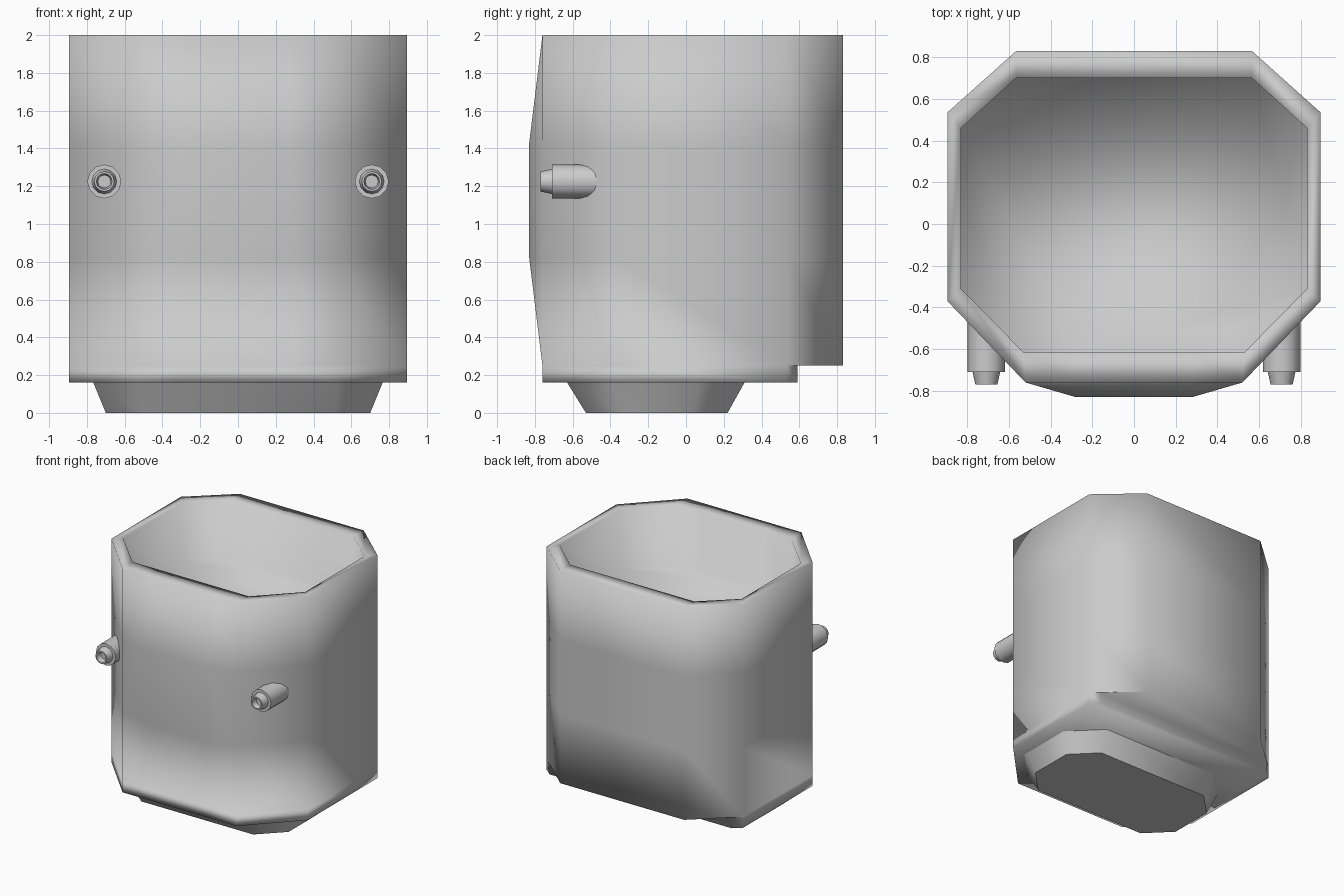
import bpy, bmesh, math

if "Cube" in bpy.data.objects:
    bpy.data.objects.remove(bpy.data.objects["Cube"])


def make_object(name, bm, angle=None):
    bmesh.ops.recalc_face_normals(bm, faces=bm.faces)
    me = bpy.data.meshes.new(name)
    bm.to_mesh(me)
    bm.free()
    for p in me.polygons:
        p.use_smooth = True
    ob = bpy.data.objects.new(name, me)
    bpy.context.collection.objects.link(ob)
    if angle:
        bpy.ops.object.select_all(action='DESELECT')
        ob.select_set(True)
        bpy.context.view_layer.objects.active = ob
        bpy.ops.object.shade_smooth_by_angle(angle=math.radians(angle))
    return ob


def loft(name, rings, angle=None):
    """Bridge equal-length closed rings and cap both ends."""
    bm = bmesh.new()
    loops = [[bm.verts.new(p) for p in r] for r in rings]
    n = len(loops[0])
    for a, b in zip(loops, loops[1:]):
        for i in range(n):
            j = (i + 1) % n
            bm.faces.new((a[i], a[j], b[j], b[i]))
    bm.faces.new(loops[0])
    bm.faces.new(loops[-1])
    return make_object(name, bm, angle)


def mirrored(half, z):
    """Right half outline (front to back) completed across x = 0."""
    return [(x, y, z) for x, y in half] + [(-x, y, z) for x, y in reversed(half)]


def outer(z, front=-0.76, back=((0.895, 0.535), (0.565, 0.83))):
    return mirrored([(0.28, front), (0.52, -0.76), (0.895, -0.37), *back], z)


def inner(z):
    return mirrored([(0.28, -0.615), (0.53, -0.615), (0.83, -0.31),
                     (0.83, 0.46), (0.565, 0.70)], z)


# Container: recess, rim, bulged front wall, stepped lower back edge
step = ((0.895, 0.535), (0.83, 0.59))
loft("container_body", [
    inner(1.52), inner(2.0),
    outer(2.0), outer(1.43, -0.83), outer(0.82, -0.83), outer(0.25),
    outer(0.25, back=step), outer(0.16, back=step)])


# Tapered octagonal base
def base_ring(z, w, y0, y1, c):
    return mirrored([(w - c, y0), (w, y0 + c), (w, y1 - c), (w - c, y1)], z)


loft("base", [base_ring(0.17, 0.77, -0.635, 0.315, 0.24),
              base_ring(0.0, 0.70, -0.53, 0.22, 0.19)], 50)

# Pair of hollow-tipped pegs on the front corners
profile = [(-0.42, 0.09), (-0.71, 0.09), (-0.71, 0.066),
           (-0.77, 0.053), (-0.77, 0.042), (-0.725, 0.034)]
SIDES = 12
for side, label in ((-1, "left"), (1, "right")):
    rings = [[(side * 0.708 + r * math.cos(2 * math.pi * i / SIDES), y,
               1.225 + r * math.sin(2 * math.pi * i / SIDES))
              for i in range(SIDES)] for y, r in profile]
    loft("peg_" + label, rings, 40)
